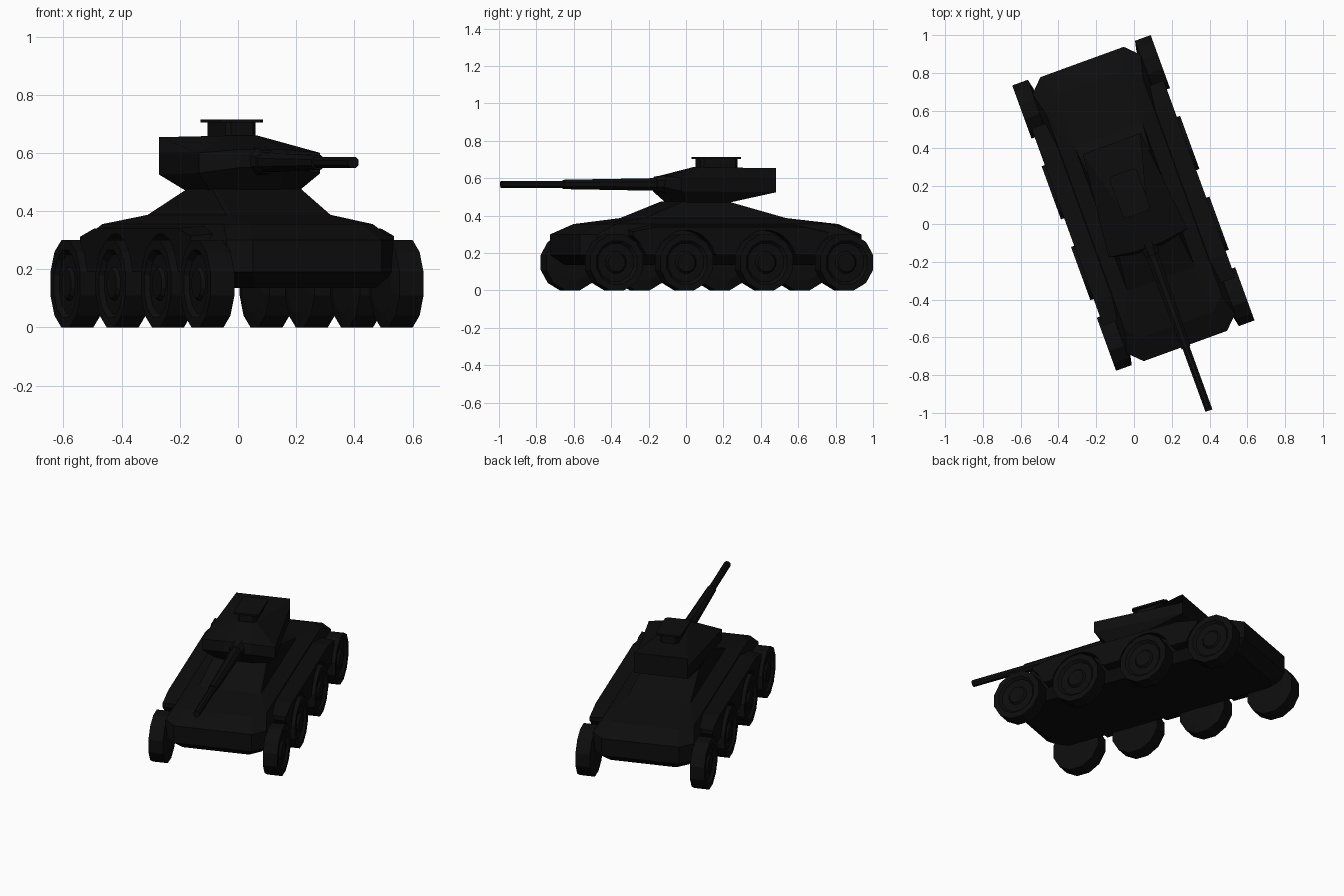
import bpy, bmesh, math
from mathutils import Matrix, Vector

cube = bpy.data.objects.get("Cube")
if cube:
    bpy.data.objects.remove(cube, do_unlink=True)

black = bpy.data.materials.new("matte_black")
black.use_nodes = True
colour = (0.004, 0.004, 0.004, 1)
black.diffuse_color = colour
black.node_tree.nodes["Principled BSDF"].inputs["Base Color"].default_value = colour

# The whole vehicle is turned 20 degrees about the vertical
PLACE = Matrix.Rotation(math.radians(20), 4, "Z") @ Matrix.Translation((0.035, 0.1, 0))


def loft(name, rings, caps=True):
    """Skin a list of equal-length point rings into a flat-shaded solid."""
    bm = bmesh.new()
    rows = [[bm.verts.new(PLACE @ Vector(p)) for p in ring] for ring in rings]
    n = len(rows[0])
    for low, high in zip(rows, rows[1:]):
        for i in range(n):
            j = (i + 1) % n
            bm.faces.new((low[i], low[j], high[j], high[i]))
    if caps:
        bm.faces.new(rows[0][::-1])
        bm.faces.new(rows[-1])
    bmesh.ops.recalc_face_normals(bm, faces=bm.faces)
    mesh = bpy.data.meshes.new(name)
    bm.to_mesh(mesh)
    bm.free()
    mesh.materials.append(black)
    obj = bpy.data.objects.new(name, mesh)
    bpy.context.collection.objects.link(obj)
    return obj


def octagon(a, b, c, z, cy=0):
    """Rectangle of half sizes a, b with corners cut by c."""
    pts = [(a, b - c), (a - c, b), (c - a, b), (-a, b - c),
           (-a, c - b), (c - a, -b), (a - c, -b), (a, c - b)]
    return [(x, y + cy, z) for x, y in pts]


def lathe(name, centre, axis, profile, sides):
    """Turn a (distance, radius) profile around the x or y axis."""
    rings = []
    for d, r in profile:
        ring = []
        for i in range(sides):
            t = 2 * math.pi * (i + 0.5) / sides
            p, q = r * math.cos(t), r * math.sin(t)
            off = (d, p, q) if axis == "x" else (p, d, q)
            ring.append(Vector(centre) + Vector(off))
        rings.append(ring)
    return loft(name, rings)


# Hull with bevelled belly and stepped deck
loft("hull", [
    octagon(0.26, 0.73, 0.06, 0.135),
    octagon(0.305, 0.80, 0.07, 0.19),
    octagon(0.305, 0.80, 0.07, 0.30),
    octagon(0.273, 0.68, 0.07, 0.355),
    octagon(0.19, 0.407, 0.01, 0.387, -0.015),
    octagon(0.163, 0.138, 0.01, 0.475, -0.064),
])

# Wheels and arched side fenders
WHEELS = (-0.648, -0.25, 0.205, 0.66)
ARCH = 0.172


def arch_height(y):
    z = 0.19
    for w in WHEELS:
        if abs(y - w) < ARCH:
            z = max(z, 0.15 + math.sqrt(ARCH ** 2 - (y - w) ** 2))
    return z


for side, label in ((1, "left"), (-1, "right")):
    sections = []
    for i in range(75):
        y = -0.55 + 1.11 * i / 74
        top = 0.34 - 0.2 * max(0, abs(y) - 0.42)
        low = arch_height(y)
        sections.append([(side * 0.372, y, top), (side * 0.372, y, low),
                         (side * 0.25, y, low), (side * 0.25, y, top + 0.012)])
    loft(label + "_fender", sections)
    for k, y in enumerate(WHEELS):
        profile = [(0.29, 0.10), (0.302, 0.155), (0.39, 0.155), (0.39, 0.12),
                   (0.375, 0.105), (0.375, 0.06), (0.387, 0.05)]
        lathe(f"{label}_wheel_{k + 1}", (0, y, 0.15), "x",
              [(side * d, r) for d, r in profile], 12)


# Turret: wide cheeks, narrow nose, long rear overhang
def turret_ring(rear, cheek, nose):
    pts = []
    for x, y, z in (rear, cheek, nose):
        pts.append((x, y, z))
    return pts + [(-x, y, z) for x, y, z in reversed(pts)]


loft("turret", [
    turret_ring((0.163, 0.074, 0.47), (0.163, -0.17, 0.47), (0.08, -0.20, 0.47)),
    turret_ring((0.163, 0.34, 0.525), (0.222, -0.22, 0.53), (0.08, -0.255, 0.55)),
    turret_ring((0.163, 0.34, 0.60), (0.222, -0.22, 0.60), (0.08, -0.24, 0.612)),
    turret_ring((0.163, 0.34, 0.654), (0.06, -0.04, 0.659), (0.04, -0.06, 0.659)),
])

# Commander's hatch
loft("hatch_base", [octagon(0.055, 0.105, 0.015, z, 0.06) for z in (0.64, 0.706)])
loft("hatch_lid", [octagon(0.077, 0.118, 0.015, z, 0.06) for z in (0.704, 0.715)])

# Gun: thick sleeve and slim muzzle
lathe("gun_mantlet", (0, 0, 0.57), "y", [(-0.20, 0.055), (-0.29, 0.042)], 8)
lathe("gun_sleeve", (0, 0, 0.567), "y", [(-0.25, 0.037), (-0.81, 0.027)], 8)
lathe("gun_barrel", (0, 0, 0.567), "y", [(-0.78, 0.021), (-1.164, 0.021)], 8)
